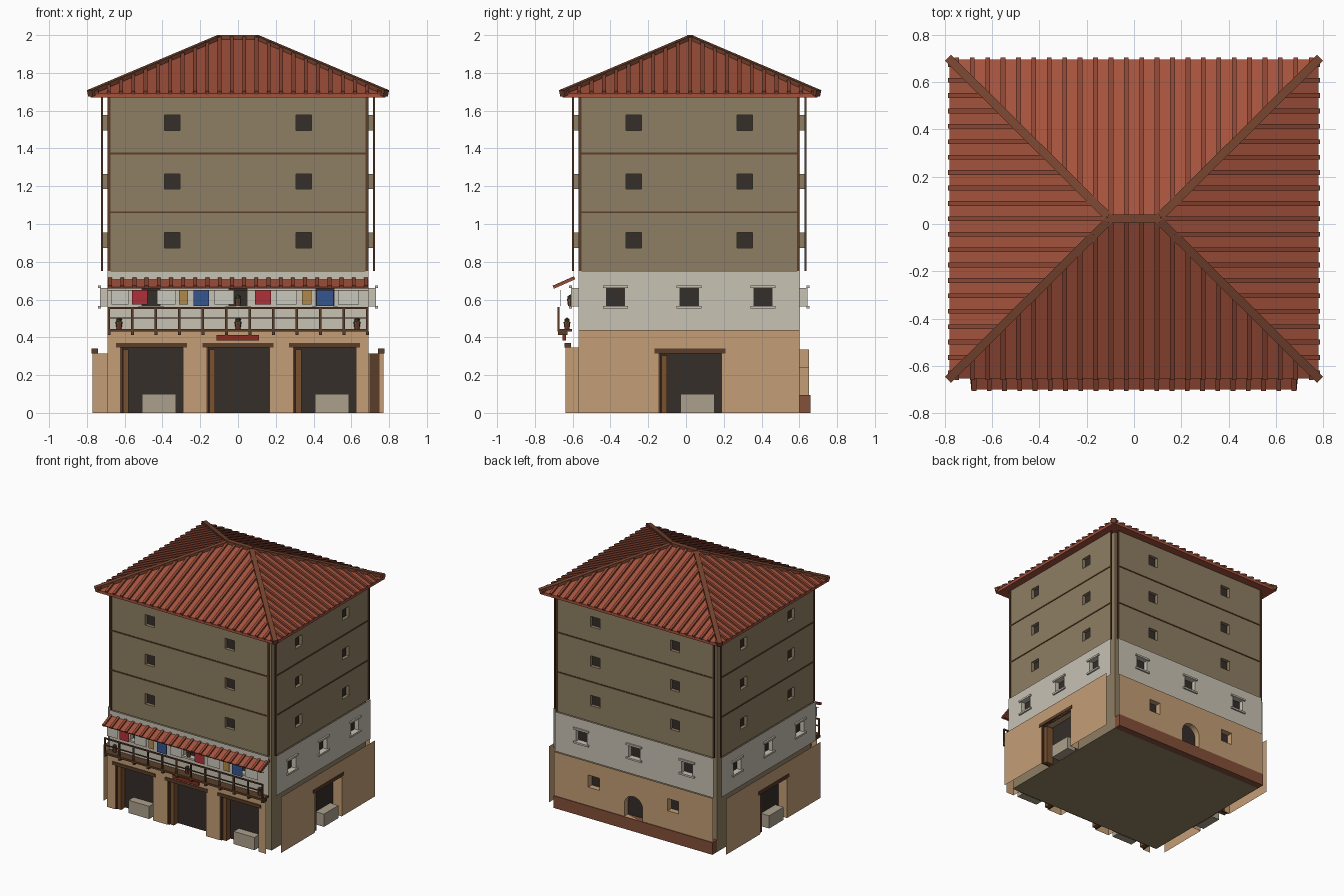
import bpy, bmesh, math
from mathutils import Vector, Matrix

if "Cube" in bpy.data.objects:
    bpy.data.objects.remove(bpy.data.objects["Cube"])

HX, HY, YC = 0.69, 0.585, 0.017          # core half sizes and y centre
HALF = [HX, HY, HX, HY]                  # half width of front, right, back, left face
DIST = [HY, HX, HY, HX]                  # distance of each face from the centre
parts = {}


def colour(h):
    c = [int(h[i:i + 2], 16) / 255 for i in (0, 2, 4)]
    return [x / 12.92 if x <= 0.04 else ((x + 0.055) / 1.055) ** 2.4 for x in c] + [1]


COL = {k: colour(v) for k, v in dict(
    olive="8f7f63", white="c8c2b4", tan="c49e76", dark="352e29", wood="5a3d28", leaf="7a5230",
    roof="a4523c", rib="8a4634", cap="76442f", stone="aca08c", red="b0303a", blue="35558f",
    ochre="b08a4a", plinth="84503a", sign="8a2c22", cloth="c9c8bc", green="3c4a2c").items()}


def part(name, col):
    return parts.setdefault(name, (bmesh.new(), col))[0]


def P(f, u, z, w):
    """Point on a facade: u to the right, z up, w outward from the core."""
    p = Matrix.Rotation(f * math.pi / 2, 3, 'Z') @ Vector((u, -DIST[f] - w, z))
    return p + Vector((0, YC, 0))


def face(bm, pts):
    bm.faces.new([bm.verts.new(p) for p in pts])


def hexa(bm, lo, hi):
    """Closed prism between two loops."""
    a, b = [bm.verts.new(p) for p in lo], [bm.verts.new(p) for p in hi]
    fs = [bm.faces.new(a[::-1]), bm.faces.new(b)]
    n = len(a)
    fs += [bm.faces.new((a[i], a[(i + 1) % n], b[(i + 1) % n], b[i])) for i in range(n)]
    bmesh.ops.recalc_face_normals(bm, faces=fs)


def box(name, col, f, u0, u1, z0, z1, w0, w1):
    r = [(u0, z0), (u1, z0), (u1, z1), (u0, z1)]
    hexa(part(name, col), [P(f, u, z, w0) for u, z in r], [P(f, u, z, w1) for u, z in r])


def beam(name, col, p, q, wid, hgt):
    d = (q - p).normalized()
    s = d.cross(Vector((0, 0, 1))).normalized()
    up = s.cross(d)
    o = [s * a * wid / 2 + up * b * hgt / 2 for a, b in ((-1, -1), (1, -1), (1, 1), (-1, 1))]
    hexa(part(name, col), [p + v for v in o], [q + v for v in o])


def wall(name, col, f, z0, z1, w, holes):
    """Facade sheet with recessed openings (u0, u1, z0, z1)."""
    bm = part(name, col)
    h = HALF[f]
    us = sorted({-h, h, *[x for o in holes for x in o[:2]]})
    zs = sorted({z0, z1, *[x for o in holes for x in o[2:]]})
    for a, b in zip(us, us[1:]):
        for c, d in zip(zs, zs[1:]):
            m, n = (a + b) / 2, (c + d) / 2
            if not any(o[0] < m < o[1] and o[2] < n < o[3] for o in holes):
                face(bm, [P(f, a, c, w), P(f, b, c, w), P(f, b, d, w), P(f, a, d, w)])
    for a, b, c, d in holes:
        r = [(a, c), (a, d), (b, d), (b, c)]
        for (u, z), (v, y) in zip(r, r[1:] + r[:1]):
            if z or y:
                face(bm, [P(f, u, z, w), P(f, v, y, w), P(f, v, y, 0), P(f, u, z, 0)])
        face(part("dark_openings", "dark"), [P(f, u, z, 0.004) for u, z in r[::-1]])


def sq(c, z, s):
    return (c - s, c + s, z - s, z + s)


# solid core
box("building_core", "olive", 0, -HX, HX, 0, 1.68, -2 * HY, 0)

# ground floor: shop doors on the front and both sides
BASE_W = [0.07, 0.08, 0.05, 0.08]
for f in (0, 1, 3):
    w = BASE_W[f]
    centres, top = ([-0.457, 0, 0.457], 0.345) if f == 0 else ([0.004], 0.315)
    wall("ground_floor_walls", "tan", f, 0, 0.44, w,
         [(c - 0.167, c + 0.167, 0, top) for c in centres])
    for c in centres:
        box("door_lintels", "wood", f, c - 0.188, c + 0.188, top, top + 0.026, w - 0.03, w + 0.005)
        box("door_jambs", "wood", f, c - 0.167, c - 0.155, 0, top, 0.005, w - 0.005)
        box("door_leaves", "leaf", f, c - 0.152, c - 0.122, 0, top - 0.01, 0.005, w - 0.015)
        if f or c:
            box("stone_counters", "stone", f, c - 0.05, c + 0.13, 0, 0.1, 0.005, w - 0.003)

# ground floor back: two windows, an arched niche and a red plinth
arch, spring, atop = 0.08, 0.19, 0.27
wall("ground_floor_walls", "tan", 2, 0, 0.44, 0.05,
     [sq(-0.345, 0.287, 0.048), sq(0.345, 0.287, 0.048), (-arch, arch, 0.095, atop)])
for s in (-1, 1):
    curve = [(s * arch * math.cos(i * math.pi / 12), spring + arch * math.sin(i * math.pi / 12))
             for i in range(7)]
    pts = curve + [(s * arch, atop)]
    hexa(part("arch_spandrels", "tan"), [P(2, u, z, 0.004) for u, z in pts],
         [P(2, u, z, 0.05) for u, z in pts])
box("back_plinth", "plinth", 2, -HX, HX, 0, 0.095, 0, 0.056)

# white first floor and olive upper floors
for f in range(4):
    s = 0.46 if f % 2 == 0 else 0.39
    wall("first_floor_walls", "white", f, 0.44, 0.75, 0.04, [sq(c, 0.612, 0.048) for c in (-s, 0, s)])
    for c in (-s, 0, s):
        for z in (0.552, 0.66):
            box("window_sills", "white", f, c - 0.066, c + 0.066, z, z + 0.014, 0.035, 0.052)
    t = 0.347 if f % 2 == 0 else 0.293
    wall("upper_walls", "olive", f, 0.75, 1.675, 0.03,
         [sq(c, z, 0.041) for c in (-t, t) for z in (0.915, 1.225, 1.535)])
    h = HALF[f]
    for z in (1.062, 1.373):
        box("floor_beams", "wood", f, -h, h, z - 0.005, z + 0.005, 0.028, 0.034)
    for e in (-1, 1):
        a, b = sorted((e * h, e * (h - 0.014)))
        box("corner_posts", "wood", f, a, b, 0.75, 1.675, 0.026, 0.035)

# hipped roof body
EX, EY, RX, ZE, ZR = 0.78, 0.675, 0.10, 1.692, 1.985
O = Vector((0, 0.022, 0))
rect = [(-EX, -EY), (EX, -EY), (EX, EY), (-EX, EY)]
bm = part("hip_roof", "roof")
lo = [bm.verts.new(O + Vector((x, y, 1.67))) for x, y in rect]
hi = [bm.verts.new(O + Vector((x, y, ZE))) for x, y in rect]
rl, rr = [bm.verts.new(O + Vector((x, 0, ZR))) for x in (-RX, RX)]
bm.faces.new(lo[::-1])
for i in range(4):
    j = (i + 1) % 4
    bm.faces.new((lo[i], lo[j], hi[j], hi[i]))
    bm.faces.new([(hi[0], hi[1], rr, rl), (hi[1], hi[2], rr),
                  (hi[2], hi[3], rl, rr), (hi[3], hi[0], rl)][i])

# tile ribs, hip caps and ridge cap
for f in range(4):
    rot = Matrix.Rotation(f * math.pi / 2, 3, 'Z')
    half, eave, end, n = (EX, EY, 0, 24) if f % 2 == 0 else (EY, EX, RX, 21)
    for i in range(n):
        u = (i - (n - 1) / 2) * 0.0652
        if f % 2 == 0:
            d = EY * max(0, abs(u) - RX) / (EX - RX)
        else:
            d = RX + (EX - RX) * abs(u) / EY
        z = ZE + (ZR - ZE) * (eave - d) / (eave - end)
        if eave - d > 0.02:
            beam("roof_tile_ribs", "rib", O + rot @ Vector((u, -eave - 0.003, ZE)),
                 O + rot @ Vector((u, -d, z)), 0.02, 0.026)
for x, y in rect:
    beam("roof_hip_caps", "cap", O + Vector((x * 1.005, y * 1.005, ZE)),
         O + Vector((math.copysign(RX, x), 0, ZR - 0.004)), 0.036, 0.034)
beam("roof_ridge_cap", "cap", O + Vector((-RX - 0.01, 0, ZR)), O + Vector((RX + 0.01, 0, ZR)), 0.036, 0.03)

# tiled awning over the balcony
A, B = Vector((0, -0.698, 0.662)), Vector((0, -0.59, 0.71))
beam("awning_slab", "roof", A, B, 2 * HX, 0.008)
for i in range(22):
    x = Vector(((i - 10.5) * 0.0645, 0, 0.006))
    beam("awning_ribs", "rib", A + x - Vector((0, 0.005, 0.002)), B + x, 0.02, 0.016)

# balcony deck, brackets and railing (w is measured from y = -0.568)
box("balcony_deck", "wood", 0, -HX, HX, 0.43, 0.445, 0.035, 0.112)
for z, t in ((0.55, 0.01), (0.499, 0.006)):
    box("balcony_rails", "wood", 0, -HX, HX, z, z + t, 0.101, 0.111)
for i in range(12):
    x = -0.684 + i * 0.1244
    box("balcony_posts", "wood", 0, x - 0.006, x + 0.006, 0.445, 0.55, 0.101, 0.111)
    box("balcony_brackets", "wood", 0, x - 0.008, x + 0.008, 0.413, 0.43, 0.06, 0.11)

# red shop board without lettering
box("shop_board", "sign", 0, -0.113, 0.112, 0.384, 0.412, 0.068, 0.085)

# laundry on a line
box("laundry_line", "wood", 0, -HX, HX, 0.647, 0.65, 0.097, 0.1)
for a, b, c in ((-0.67, -0.58, "cloth"), (-0.56, -0.48, "red"), (-0.43, -0.33, "cloth"),
                (-0.312, -0.264, "ochre"), (-0.235, -0.153, "blue"), (-0.125, -0.02, "cloth"),
                (0.09, 0.175, "red"), (0.2, 0.31, "cloth"), (0.34, 0.39, "ochre"),
                (0.415, 0.505, "blue"), (0.53, 0.64, "cloth")):
    z = 0.575 if c != "blue" else 0.565
    box("laundry_" + c, c, 0, a, b, z, 0.648, 0.097, 0.1)

# flower pots on the balcony and the middle sill
for x, y, z in ((-0.63, -0.63, 0.445), (0, -0.63, 0.445), (0.63, -0.63, 0.445), (0, -0.612, 0.567)):
    bmesh.ops.create_cone(part("flower_pots", "plinth"), cap_ends=True, segments=8, radius1=0.013,
                          radius2=0.018, depth=0.035, matrix=Matrix.Translation((x, y, z + 0.0175)))
    bmesh.ops.create_icosphere(part("pot_plants", "green"), subdivisions=1, radius=0.017,
                               matrix=Matrix.Translation((x, y, z + 0.043)))

# turn every part into an object
mats = {}
for name, (bm, col) in parts.items():
    if col not in mats:
        mats[col] = bpy.data.materials.new(col)
        mats[col].diffuse_color = COL[col]
    me = bpy.data.meshes.new(name)
    bm.to_mesh(me)
    bm.free()
    me.materials.append(mats[col])
    bpy.context.collection.objects.link(bpy.data.objects.new(name, me))

for m in bpy.data.materials:
    if m.users and not m.is_grease_pencil:
        m.use_nodes = True
        m.node_tree.nodes["Principled BSDF"].inputs["Base Color"].default_value = m.diffuse_color
